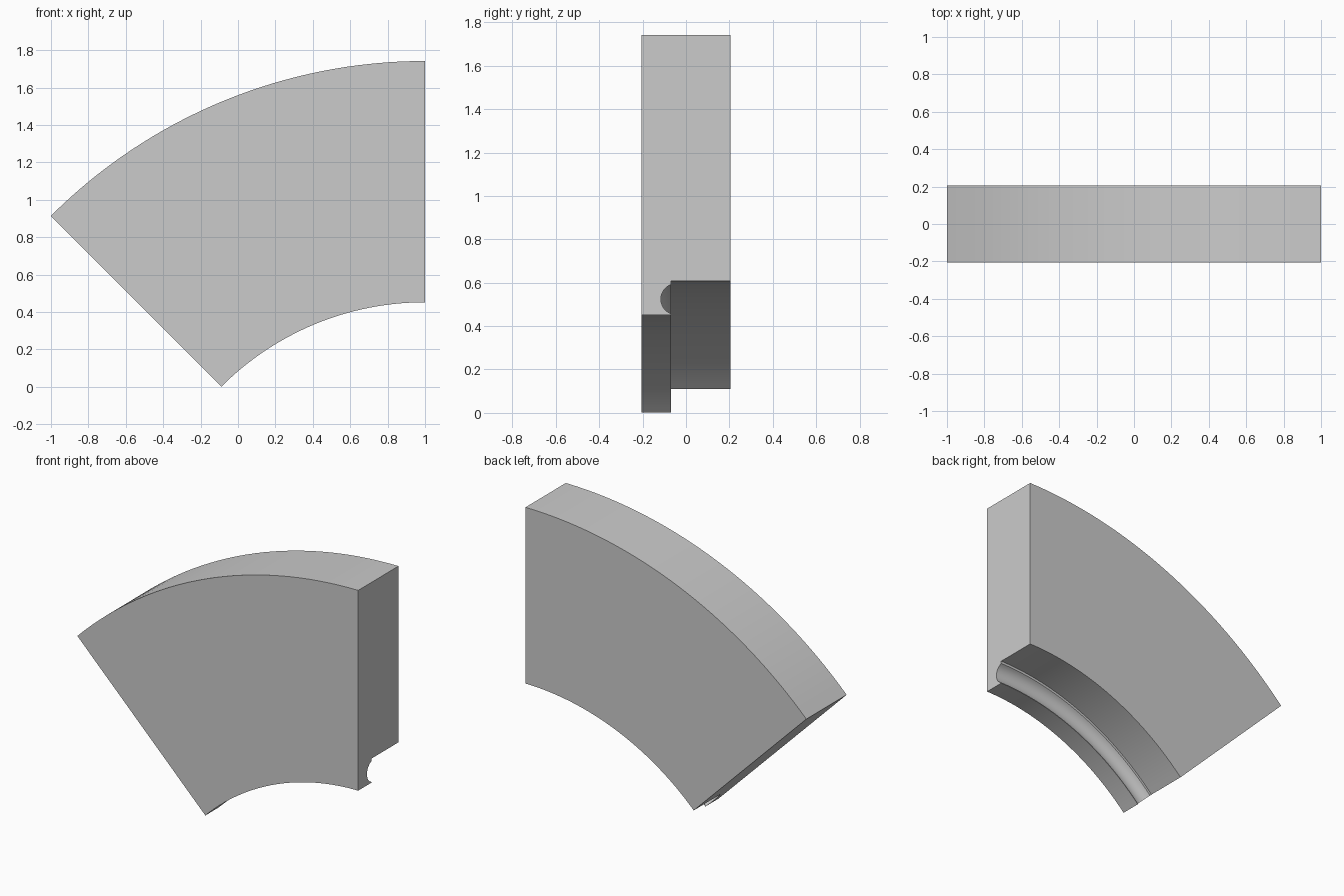
import bpy, bmesh
from math import radians, sin, cos, asin

cube = bpy.data.objects.get("Cube")
if cube:
    bpy.data.objects.remove(cube, do_unlink=True)

# Arc centre, sweep and cross-section sizes
CX, CZ, SWEEP, STEPS = 1.0, -1.088, radians(45), 32
R_OUT, R_LIP, R_STEP = 2.83, 1.54, 1.695
HALF, Y_STEP = 0.205, -0.07
GROOVE_R, GROOVE_Y, GROOVE_MID = 0.0715, -0.0445, 1.612

# Cross-section as (y, radius): front lip, round groove, back step
edge = asin((Y_STEP - GROOVE_Y) / GROOVE_R) + radians(90)
groove = []
for i in range(13):
    a = edge * (2 * i / 12 - 1)
    groove.append((GROOVE_Y - GROOVE_R * cos(a), GROOVE_MID + GROOVE_R * sin(a)))
half_span = asin(min(1, (GROOVE_R**2 - (Y_STEP - GROOVE_Y)**2)**0.5 / GROOVE_R))
groove = [(GROOVE_Y - GROOVE_R * cos(half_span * (i / 6 - 1)),
           GROOVE_MID + GROOVE_R * sin(half_span * (i / 6 - 1))) for i in range(13)]
profile = [(-HALF, R_OUT), (-HALF, R_LIP), (Y_STEP, R_LIP), *groove,
           (Y_STEP, R_STEP), (HALF, R_STEP), (HALF, R_OUT)]

# Sweep the cross-section around the arc
bm = bmesh.new()
rings = []
for s in range(STEPS + 1):
    t = SWEEP * s / STEPS
    rings.append([bm.verts.new((CX - r * sin(t), y, CZ + r * cos(t))) for y, r in profile])
n = len(profile)
for a, b in zip(rings, rings[1:]):
    for i in range(n):
        j = (i + 1) % n
        bm.faces.new((a[i], a[j], b[j], b[i]))
bm.faces.new(rings[0])
bm.faces.new(rings[-1])
bmesh.ops.recalc_face_normals(bm, faces=bm.faces)

mesh = bpy.data.meshes.new("arch_segment")
bm.to_mesh(mesh)
bm.free()
segment = bpy.data.objects.new("arch_segment", mesh)
bpy.context.collection.objects.link(segment)

# Plain grey
grey = bpy.data.materials.new("light_grey")
grey.use_nodes = True
colour = (0.6, 0.6, 0.6, 1)
grey.diffuse_color = colour
grey.node_tree.nodes["Principled BSDF"].inputs["Base Color"].default_value = colour
mesh.materials.append(grey)

# Smooth curved walls, sharp corners
bpy.ops.object.select_all(action="DESELECT")
segment.select_set(True)
bpy.context.view_layer.objects.active = segment
bpy.ops.object.shade_smooth_by_angle(angle=radians(30))
